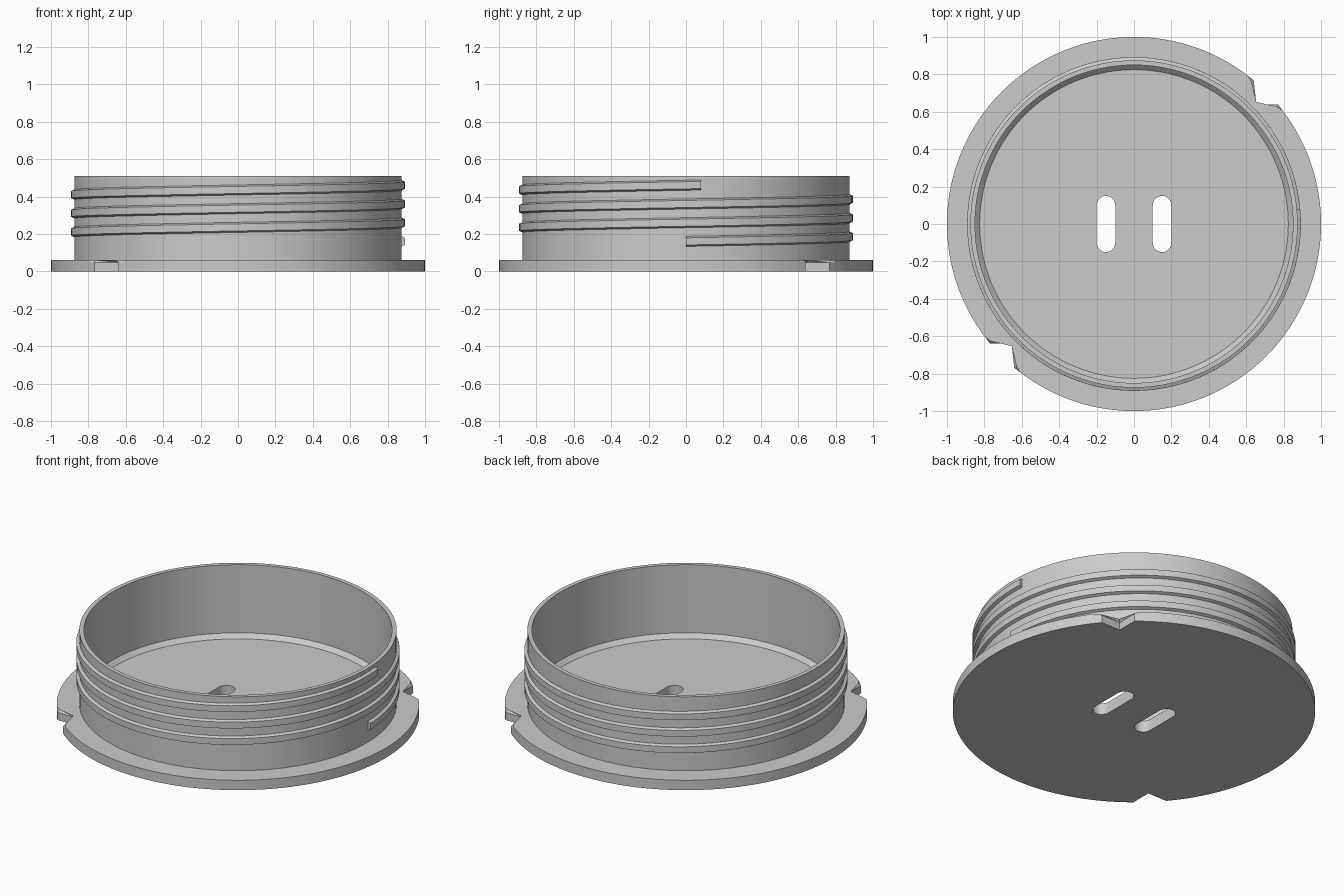
import bpy, bmesh
from math import sin, cos, pi, asin, acos, radians

cube = bpy.data.objects.get("Cube")
if cube:
    bpy.data.objects.remove(cube, do_unlink=True)

grey = bpy.data.materials.new("plain_grey")
grey.use_nodes = True
colour = (0.6, 0.6, 0.6, 1)
grey.diffuse_color = colour
grey.node_tree.nodes["Principled BSDF"].inputs["Base Color"].default_value = colour


def make_object(name, bm):
    bmesh.ops.recalc_face_normals(bm, faces=bm.faces)
    mesh = bpy.data.meshes.new(name)
    bm.to_mesh(mesh)
    bm.free()
    mesh.materials.append(grey)
    obj = bpy.data.objects.new(name, mesh)
    bpy.context.collection.objects.link(obj)
    return obj


def prism(outline, z0, z1, chamfer=0):
    """Extrude a flat outline, with an optional chamfer round the top."""
    bm = bmesh.new()
    low = [bm.verts.new((x, y, z0)) for x, y in outline]
    high = [bm.verts.new((x, y, z1)) for x, y in outline]
    bm.faces.new(low[::-1])
    top = bm.faces.new(high)
    n = len(outline)
    for i in range(n):
        j = (i + 1) % n
        bm.faces.new((low[i], low[j], high[j], high[i]))
    if chamfer:
        bmesh.ops.bevel(bm, geom=list(top.edges), offset=chamfer,
                        segments=1, affect='EDGES')
    return bm


def arc(cx, cy, r, a0, a1, steps):
    return [(cx + r * cos(a0 + (a1 - a0) * i / steps),
             cy + r * sin(a0 + (a1 - a0) * i / steps)) for i in range(steps + 1)]


def combine(obj, other, operation):
    """Apply a boolean and discard the helper."""
    other.hide_render = True
    mod = obj.modifiers.new("combine", 'BOOLEAN')
    mod.operation = operation
    mod.solver = 'EXACT'
    mod.object = other
    bpy.context.view_layer.objects.active = obj
    bpy.ops.object.modifier_apply(modifier=mod.name)
    bpy.data.objects.remove(other, do_unlink=True)


# Flange disc with two opposite square notches
NOTCH = 0.64
outline = []
for turn, side in ((0, 1), (pi, -1)):
    outline.append((side * NOTCH, side * NOTCH))
    outline += arc(0, 0, 1, turn + acos(NOTCH), turn + pi + asin(NOTCH), 72)
body = make_object("threaded_cap_body", prism(outline, 0, 0.06, 0.013))

# Hollow cup: turned profile with a chamfer where the wall meets the floor
SEG = 144
profile = [(0.875, 0.03), (0.875, 0.51), (0.85, 0.51), (0.85, 0.095), (0.825, 0.07)]
bm = bmesh.new()
rings = [[bm.verts.new((r * cos(2 * pi * i / SEG), r * sin(2 * pi * i / SEG), z))
          for i in range(SEG)] for r, z in profile]
for a, b in zip(rings, rings[1:]):
    for i in range(SEG):
        j = (i + 1) % SEG
        bm.faces.new((a[i], a[j], b[j], b[i]))
bm.faces.new(rings[0][::-1])
bm.faces.new(rings[-1])
combine(body, make_object("cup", bm), 'UNION')

# Two rounded slots through the floor
for x in (-0.15, 0.15):
    slot = arc(x, 0.1, 0.05, 0, pi, 16) + arc(x, -0.1, 0.05, pi, 2 * pi, 16)
    combine(body, make_object("slot_cutter", prism(slot, -0.1, 0.2)), 'DIFFERENCE')

# Screw thread: trapezoid swept up a helix, three turns
PITCH, START = 0.1, 0.16
section = [(0.868, -0.03), (0.875, -0.027), (0.892, -0.019),
           (0.892, 0.019), (0.875, 0.027), (0.868, 0.03)]
bm = bmesh.new()
end = 6 * pi + 0.09
steps = 3 * SEG
previous = first = None
for k in range(steps + 1):
    a = end * k / steps
    z0 = START + PITCH * a / (2 * pi)
    ring = [bm.verts.new((r * cos(a), r * sin(a), z0 + z)) for r, z in section]
    if previous:
        for i in range(len(ring)):
            j = (i + 1) % len(ring)
            bm.faces.new((previous[i], previous[j], ring[j], ring[i]))
    else:
        first = ring
    previous = ring
bm.faces.new(first[::-1])
bm.faces.new(previous)
thread = make_object("screw_thread", bm)

# Smooth round walls, crisp edges
for obj in (body, thread):
    bpy.ops.object.select_all(action='DESELECT')
    obj.select_set(True)
    bpy.context.view_layer.objects.active = obj
    bpy.ops.object.shade_smooth_by_angle(angle=radians(25))
